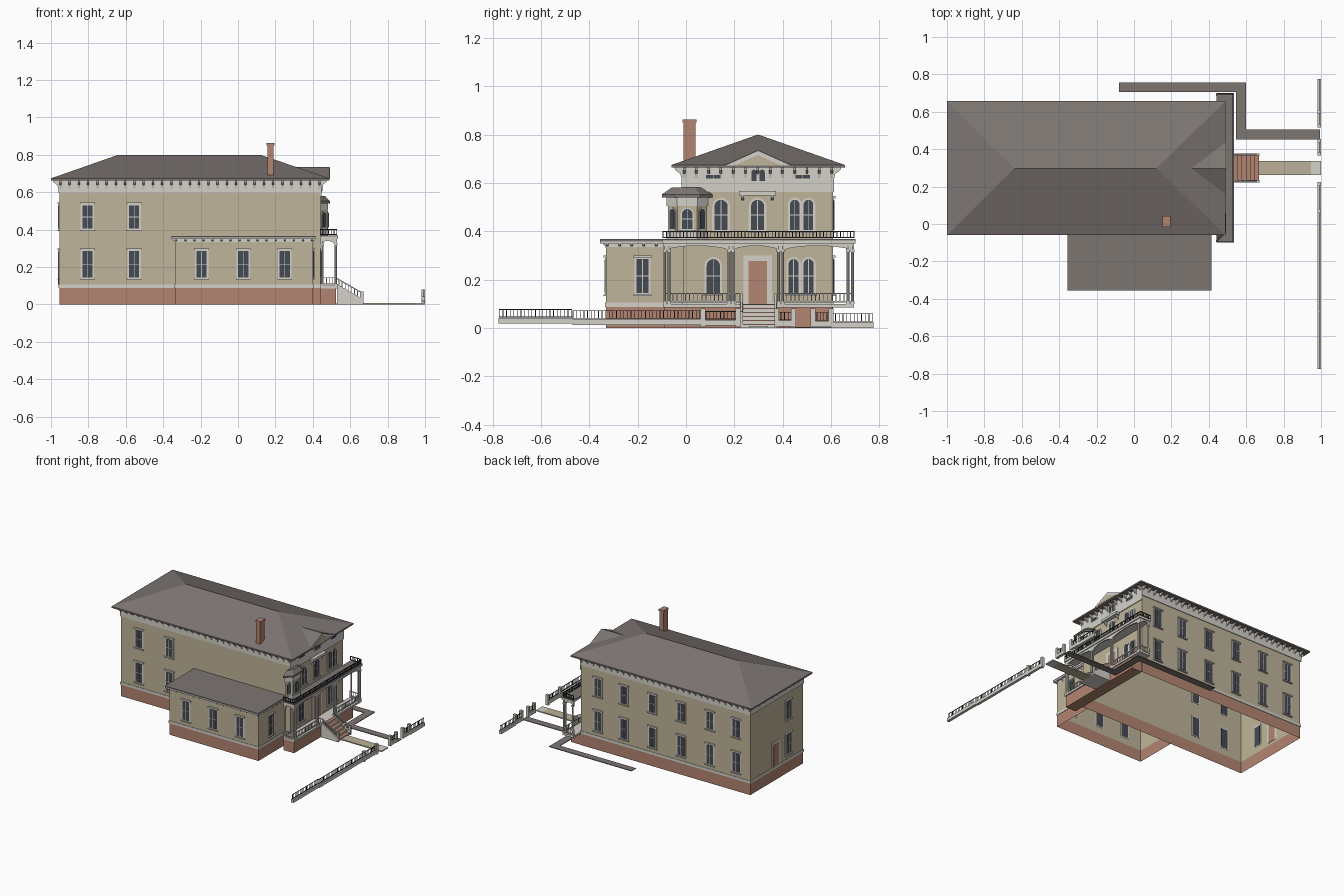
import bpy, bmesh, math
from mathutils import Matrix, Vector

cube = bpy.data.objects.get("Cube")
if cube:
    bpy.data.objects.remove(cube, do_unlink=True)

COLOURS = {
    "stucco": (0.53, 0.46, 0.325), "trim": (0.66, 0.64, 0.59), "brick": (0.45, 0.235, 0.165),
    "slate": (0.205, 0.18, 0.17), "glass": (0.06, 0.068, 0.085), "iron": (0.035, 0.037, 0.037),
    "path_stone": (0.50, 0.44, 0.32)}
NAMES = list(COLOURS)
MATS = []
for name, rgb in COLOURS.items():
    m = bpy.data.materials.new(name)
    m.use_nodes = True
    m.diffuse_color = (*rgb, 1)
    bsdf = m.node_tree.nodes["Principled BSDF"]
    bsdf.inputs["Base Color"].default_value = (*rgb, 1)
    bsdf.inputs["Roughness"].default_value = 0.8
    MATS.append(m)

X, Y, Z = Vector((1, 0, 0)), Vector((0, 1, 0)), Vector((0, 0, 1))


def frame(origin, u, v, n):
    m = Matrix((u, v, n)).transposed().to_4x4()
    m.translation = origin
    return m


PLAN = Matrix.Identity(4)
SIDE = frame(X * 0, X, Z, Y)


class Part:
    """One named object collecting simple solids."""

    def __init__(self, name):
        self.name, self.bm = name, bmesh.new()

    def face(self, verts, mat):
        self.bm.faces.new(verts).material_index = NAMES.index(mat)

    def prism(self, outline, d0, d1, mat, fr=PLAN, top=None):
        low = [self.bm.verts.new(fr @ Vector((u, v, d0))) for u, v in outline]
        high = [self.bm.verts.new(fr @ Vector((u, v, d1))) for u, v in top or outline]
        self.face(low, mat)
        self.face(high, mat)
        for i in range(len(low)):
            j = (i + 1) % len(low)
            self.face((low[i], low[j], high[j], high[i]), mat)

    def box(self, x0, x1, y0, y1, z0, z1, mat, fr=PLAN):
        self.prism([(x0, y0), (x1, y0), (x1, y1), (x0, y1)], z0, z1, mat, fr)

    def walls(self, corners, levels, closed=True):
        # Open shell with one colour per height band
        rings = [[self.bm.verts.new((x, y, z)) for x, y in corners] for z, _ in levels]
        n = len(corners)
        for k in range(len(levels) - 1):
            for i in range(n if closed else n - 1):
                j = (i + 1) % n
                self.face((rings[k][i], rings[k][j], rings[k + 1][j], rings[k + 1][i]), levels[k][1])

    def band(self, x0, x1, y0, y1, z0, z1, out, mat):
        e = 0.001
        for a, b in ((y0 - out, y0 - e), (y1 + e, y1 + out)):
            self.box(x0 - out, x1 + out, a, b, z0, z1, mat)
        for a, b in ((x0 - out, x0 - e), (x1 + e, x1 + out)):
            self.box(a, b, y0 - e, y1 + e, z0, z1, mat)

    def railing(self, p0, p1, z0, z1, mat, step=0.017, rail=0.005, t=0.0025):
        (xa, ya), (xb, yb) = p0, p1
        for z in (z0, z1 - rail):
            self.box(xa - t, xb + t, ya - t, yb + t, z, z + rail, mat)
        n = max(1, round(max(xb - xa, yb - ya) / step))
        for i in range(n + 1):
            x, y = xa + (xb - xa) * i / n, ya + (yb - ya) * i / n
            self.box(x - t * .7, x + t * .7, y - t * .7, y + t * .7, z0 + rail, z1 - rail, mat)

    def window(self, fr, u, z0, z1, w, arch=False, edge=0.009):
        self.prism(opening(u, w + 2 * edge, z0 - edge, z1 + edge, arch), -0.002, 0.004, "trim", fr)
        self.prism(opening(u, w, z0, z1, arch), -0.0035, 0.006, "glass", fr)
        if w > 0.03:
            zm = (z0 + z1) / 2
            self.box(u - 0.0015, u + 0.0015, z0, z1 - 0.002, 0.005, 0.008, "trim", fr)
            self.box(u - w / 2, u + w / 2, zm - 0.002, zm + 0.002, 0.005, 0.008, "trim", fr)
            self.box(u - w / 2 - 0.013, u + w / 2 + 0.013, z0 - 0.013, z0 - 0.006, 0, 0.011, "trim", fr)
            if not arch:
                self.box(u - w / 2 - 0.013, u + w / 2 + 0.013, z1 + 0.006, z1 + 0.015, 0, 0.011, "trim", fr)

    def brackets(self, fr, u0, u1, z, step, size):
        n = round((u1 - u0) / step)
        shape = [(0, 0), (1, 0), (0.85, -0.35), (0.3, -0.75), (0.15, -1.3), (0, -1.3)]
        turned = fr @ frame(X * 0, Z, Y, X)
        for i in range(n + 1):
            u = u0 + (u1 - u0) * i / n
            self.prism([(a * size, z + b * size) for a, b in shape], u - 0.005, u + 0.005, "trim", turned)

    def finish(self):
        bmesh.ops.recalc_face_normals(self.bm, faces=self.bm.faces)
        mesh = bpy.data.meshes.new(self.name)
        self.bm.to_mesh(mesh)
        self.bm.free()
        for m in MATS:
            mesh.materials.append(m)
        bpy.context.collection.objects.link(bpy.data.objects.new(self.name, mesh))


def opening(u, w, z0, z1, arch):
    r = w / 2
    if not arch:
        return [(u - r, z0), (u + r, z0), (u + r, z1), (u - r, z1)]
    arc = [(u + r * math.cos(math.pi * i / 8), z1 - r + r * math.sin(math.pi * i / 8)) for i in range(9)]
    return [(u - r, z0), (u + r, z0)] + arc


def rect(x0, x1, y0, y1):
    return [(x0, y0), (x1, y0), (x1, y1), (x0, y1)]


# Main block and wing dimensions
x0, x1, y0, y1 = -0.955, 0.44, -0.013, 0.607
wx0, wx1, wy0 = -0.335, 0.40, -0.33
SOUTH = frame(Y * y0, X, Z, -Y)
NORTH = frame(Y * y1, X, Z, Y)
EAST = frame(X * x1, Y, Z, X)
WEST = frame(X * x0, Y, Z, -X)
WING_SOUTH, WING_EAST, WING_WEST = frame(Y * wy0, X, Z, -Y), frame(X * wx1, Y, Z, X), frame(X * wx0, Y, Z, -X)
LOW, HIGH = (0.145, 0.285), (0.405, 0.53)

p = Part("main_walls")
p.walls(rect(x0, x1, y0, y1), [(0, "brick"), (0.087, "stucco"), (0.667, "stucco")])
p.band(x0, x1, y0, y1, 0.087, 0.106, 0.004, "trim")
p.band(x0, x1, y0, y1, 0.597, 0.667, 0.006, "trim")
p.box(x1 + 0.001, x1 + 0.006, y0 - 0.006, y1 + 0.006, 0.562, 0.597, "trim")
p.finish()

p = Part("eave_brackets")
for fr, a, b in ((SOUTH, x0, x1), (NORTH, x0, x1), (EAST, y0, y1), (WEST, y0, y1)):
    p.brackets(fr, a + 0.005, b - 0.005, 0.665, 0.05, 0.036)
p.finish()

p = Part("main_roof")
p.box(-1, 0.49, -0.06, 0.657, 0.663, 0.674, "slate")
eave = [p.bm.verts.new((x, y, 0.674)) for x, y in rect(-1, 0.49, -0.06, 0.657)]
r0, r1 = (p.bm.verts.new((x, 0.298, 0.8)) for x in (-0.64, 0.12))
for f in ((eave[0], eave[1], r1, r0), (eave[2], eave[3], r0, r1), (eave[1], eave[2], r1), (eave[3], eave[0], r0)):
    p.face(f, "slate")
p.finish()

p = Part("front_gable")
for s, a, b, mat in ((1, 0.28, 0.488, "slate"), (0.93, 0.488, 0.491, "trim"), (0.68, 0.491, 0.493, "stucco")):
    p.prism([(0.298 - 0.143 * s, 0.672), (0.298 + 0.143 * s, 0.672), (0.298, 0.672 + 0.064 * s)],
            a, b, mat, frame(X * 0, Y, Z, X))
p.finish()

p = Part("chimney")
p.box(0.157, 0.191, -0.011, 0.039, 0.66, 0.85, "brick")
p.box(0.153, 0.195, -0.015, 0.043, 0.85, 0.862, "brick")
p.finish()

p = Part("side_wing")
p.walls([(wx0, y0), (wx0, wy0), (wx1, wy0), (wx1, y0)],
        [(0, "brick"), (0.087, "stucco"), (0.335, "trim"), (0.355, "trim")], closed=False)
p.band(wx0, wx1, wy0, y0 - 0.006, 0.087, 0.106, 0.004, "trim")
p.box(wx0 - 0.02, wx1 + 0.015, wy0 - 0.025, y0, 0.35, 0.358, "trim")
p.box(wx0 - 0.02, wx1 + 0.015, wy0 - 0.025, y0, 0.358, 0.367, "slate")
p.brackets(WING_SOUTH, wx0 + 0.005, wx1 - 0.005, 0.351, 0.05, 0.015)
for fr in (WING_EAST, WING_WEST):
    p.brackets(fr, wy0 + 0.005, y0 - 0.01, 0.351, 0.05, 0.015)
p.finish()

p = Part("side_windows")
for low, high in (LOW, HIGH):
    for u in (-0.805, -0.555):
        p.window(SOUTH, u, low, high, 0.054)
    for u in (0.30, 0.085, -0.15, -0.387, -0.625, -0.84):
        p.window(NORTH, u, low, high, 0.054)
    p.window(WEST, 0.16, low, high, 0.054)
for u in (-0.195, 0.028, 0.25):
    p.window(WING_SOUTH, u, *LOW, 0.054)
p.window(WING_EAST, -0.18, *LOW, 0.05)
p.finish()

p = Part("front_windows")
for u, w in ((0.113, 0.055), (0.445, 0.042), (0.507, 0.042)):
    p.window(EAST, u, *LOW, w, True)
for u, w in ((0.145, 0.055), (0.296, 0.055), (0.45, 0.04), (0.506, 0.04)):
    p.window(EAST, u, *HIGH, w, True)
p.box(0.22, 0.372, 0.548, 0.566, 0, 0.03, "trim", EAST)
p.brackets(EAST, 0.235, 0.357, 0.548, 0.122, 0.025)
ATTIC = frame(X * (x1 + 0.005), Y, Z, X)
for u in (0.281, 0.315):
    p.window(ATTIC, u, 0.607, 0.655, 0.022, True, 0.005)
for u in (0.113, 0.483):
    p.window(ATTIC, u - 0.015, 0.618, 0.632, 0.029, False, 0.004)
    p.window(ATTIC, u + 0.015, 0.618, 0.632, 0.029, False, 0.004)
p.finish()

p = Part("doors")
for fr, u, w, z0, z1 in ((EAST, 0.297, 0.078, 0.1, 0.278), (WEST, 0.31, 0.06, 0.107, 0.27)):
    p.box(u - w / 2 - 0.02, u + w / 2 + 0.02, z0, z1 + 0.022, -0.002, 0.005, "trim", fr)
    p.box(u - w / 2, u + w / 2, z0, z1, -0.0025, 0.007, "brick", fr)
p.finish()

# Corner bay above the balcony
p = Part("bay_window")


def bay(side, depth):
    return [(x1, 0.005 - side), (x1 + depth, 0.005 - side * 0.5), (x1 + depth, 0.005 + side * 0.5), (x1, 0.005 + side)]


plan = bay(0.08, 0.038)
p.prism(plan, 0.367, 0.54, "stucco")
p.prism(bay(0.085, 0.041), 0.367, 0.395, "trim")
p.prism(bay(0.085, 0.041), 0.505, 0.54, "trim")
p.prism(bay(0.105, 0.052), 0.54, 0.552, "slate")
p.prism(bay(0.105, 0.052), 0.552, 0.58, "slate", top=bay(0.065, 0.025))
for a, b, w in zip(plan, plan[1:], (0.026, 0.045, 0.026)):
    a, b = Vector((*a, 0)), Vector((*b, 0))
    u = (b - a).normalized()
    p.window(frame((a + b) / 2, u, Z, u.cross(Z)), 0, 0.41, 0.492, w, True, 0.006)
p.finish()

# Porch with balcony on top
p = Part("porch_deck")
p.box(x1, 0.525, -0.09, 0.605, 0, 0.085, "brick")
p.box(x1, 0.533, -0.095, 0.695, 0.085, 0.1, "trim")
p.box(x1, 0.535, -0.1, 0.7, 0.35, 0.362, "trim")
p.box(x1, 0.535, -0.1, 0.7, 0.362, 0.368, "slate")
p.finish()

COLUMNS = (-0.088, -0.07, 0.177, 0.194, 0.383, 0.4, 0.67, 0.688)
p = Part("porch_columns")
spots = [(0.523, y) for y in COLUMNS] + [(0.452, -0.088), (0.452, 0.688)]
for x, y in spots:
    p.prism([(x + 0.006 * math.cos(a * math.pi / 4), y + 0.006 * math.sin(a * math.pi / 4)) for a in range(8)],
            0.1, 0.34, "trim")
    for z in (0.1, 0.315):
        p.box(x - 0.008, x + 0.008, y - 0.008, y + 0.008, z, z + 0.01, "trim")
p.finish()

p = Part("porch_arches")


def valance(a, b, d, fr):
    arc = [(a + (b - a) * i / 8, 0.318 + 0.022 * math.sin(math.pi * i / 8) ** 0.6) for i in range(9)]
    p.prism([(b, 0.351), (a, 0.351)] + arc, d, d + 0.01, "trim", fr)


for a, b in zip((-0.095, 0.186, 0.392), (0.186, 0.392, 0.695)):
    valance(a, b, 0.518, frame(X * 0, Y, Z, X))
for y in (-0.093, 0.683):
    valance(x1, 0.518, y, SIDE)
p.finish()

p = Part("balcony_railing")
p.railing((0.528, -0.095), (0.528, 0.695), 0.372, 0.402, "iron", 0.014)
for y in (-0.095, 0.695):
    p.railing((x1, y), (0.528, y), 0.372, 0.402, "iron", 0.014)
p.finish()

p = Part("porch_railing")
for a, b in ((-0.088, 0.22), (0.383, 0.688)):
    p.railing((0.523, a), (0.523, b), 0.106, 0.145, "trim")
for y in (-0.088, 0.688):
    p.railing((x1, y), (0.523, y), 0.106, 0.145, "trim")
p.finish()

p = Part("front_steps")
N = 6
for i in range(N):
    a, z = 0.53 + 0.135 * i / N, 0.098 * (N - i) / N
    p.box(a, a + 0.135 / N, 0.235, 0.365, 0, z - 0.004, "trim")
    p.box(a, a + 0.135 / N + 0.003, 0.235, 0.365, z - 0.004, z, "brick")
for y in (0.223, 0.365):
    p.prism([(0.53, 0), (0.665, 0), (0.665, 0.03), (0.53, 0.108)], y, y + 0.012, "trim", SIDE)
    p.prism([(0.53, 0.134), (0.665, 0.058), (0.665, 0.064), (0.53, 0.142)], y + 0.002, y + 0.01, "trim", SIDE)
    for i in range(8):
        x = 0.54 + 0.0165 * i
        z = 0.136 - (x - 0.53) * 0.57
        p.box(x - 0.002, x + 0.002, y + 0.004, y + 0.008, z - 0.032, z, "trim")
    p.box(0.658, 0.67, y, y + 0.012, 0, 0.068, "trim")
p.finish()

p = Part("garden_paths")
p.box(0.665, 0.945, 0.263, 0.338, 0, 0.008, "path_stone")
p.box(0.945, 1.0, 0.263, 0.338, 0, 0.008, "trim")
p.box(-0.08, 0.60, 0.705, 0.757, 0, 0.005, "slate")
p.box(0.545, 0.60, 0.505, 0.705, 0, 0.005, "slate")
p.box(0.545, 0.995, 0.452, 0.505, 0, 0.005, "slate")
p.finish()

p = Part("street_fence")
for a, b, z in ((-0.775, -0.47, 0.018), (-0.47, 0.06, 0.013), (0.08, 0.205, 0.01),
                (0.375, 0.44, 0.006), (0.525, 0.6, 0.004), (0.6, 0.775, 0)):
    p.box(0.98, 1.0, a, b, z, z + 0.024, "trim")
    p.railing((0.99, a + 0.003), (0.99, b - 0.003), z + 0.026, z + 0.06, "iron", 0.015, 0.003, 0.002)
for y in (0.07, 0.215, 0.375, 0.445, 0.525, 0.6):
    p.box(0.98, 1.0, y - 0.01, y + 0.01, 0.004, 0.08, "trim")
p.finish()
